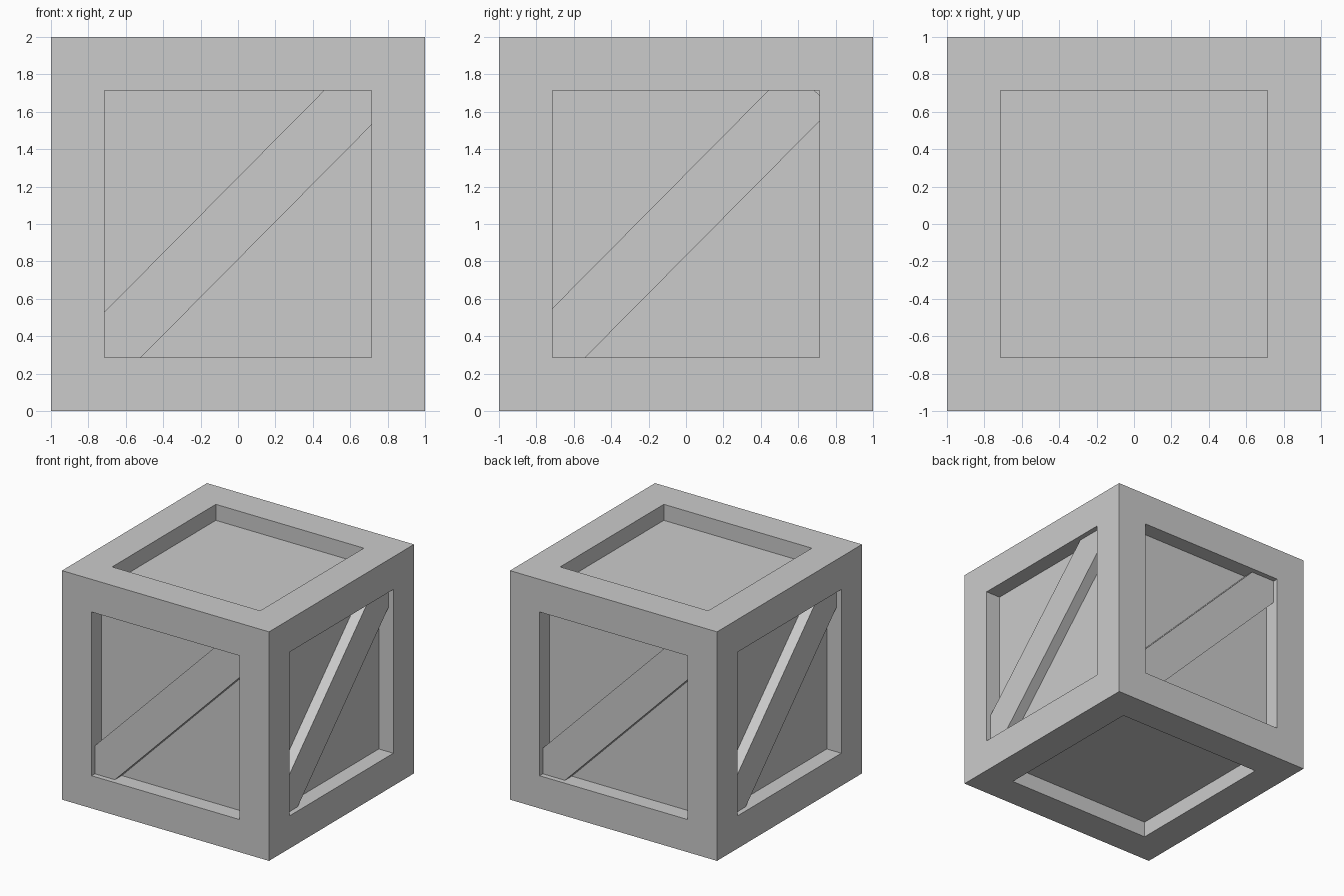
import bpy
import bmesh
from math import radians
from mathutils import Matrix

SIZE = 2.0
BORDER = 0.285       # width of the frame boards
RECESS = 0.14        # how deep the panels sit
BRACE_WIDTH = 0.31
BRACE_FACE = 0.955   # distance of the brace face from the centre
BRACE_BACK = 0.84    # brace back, sunk into the panel

default_cube = bpy.data.objects.get("Cube")
if default_cube:
    bpy.data.objects.remove(default_cube, do_unlink=True)

grey = bpy.data.materials.new("plain_grey")
grey.use_nodes = True
grey.diffuse_color = (0.6, 0.6, 0.6, 1)
grey.node_tree.nodes["Principled BSDF"].inputs["Base Color"].default_value = (0.6, 0.6, 0.6, 1)


def add_object(name, bm):
    bmesh.ops.recalc_face_normals(bm, faces=bm.faces)
    mesh = bpy.data.meshes.new(name)
    bm.to_mesh(mesh)
    bm.free()
    mesh.materials.append(grey)
    obj = bpy.data.objects.new(name, mesh)
    bpy.context.collection.objects.link(obj)
    return obj


# Crate body: each side inset to a border, then its panel pushed inwards
bm = bmesh.new()
bmesh.ops.create_cube(bm, size=SIZE, matrix=Matrix.Translation((0, 0, SIZE / 2)))
panels = bm.faces[:]
bmesh.ops.inset_individual(bm, faces=panels, thickness=BORDER, use_even_offset=True)
bmesh.ops.inset_individual(bm, faces=panels, thickness=0, depth=-RECESS)
add_object("crate_body", bm)


# Diagonal braces: one plank per upright side, its hidden ends inside the frame
def add_brace(name, turn, height, upper_end):
    lower_end = -1.1
    plank = (Matrix.Rotation(radians(turn), 4, 'Z')
             @ Matrix.Translation((0, -(BRACE_FACE + BRACE_BACK) / 2, height))
             @ Matrix.Rotation(radians(-45.25), 4, 'Y')
             @ Matrix.Translation(((upper_end + lower_end) / 2, 0, 0))
             @ Matrix.Diagonal((upper_end - lower_end, BRACE_FACE - BRACE_BACK, BRACE_WIDTH, 1)))
    bm = bmesh.new()
    bmesh.ops.create_cube(bm, size=1, matrix=plank)
    add_object(name, bm)


add_brace("front_brace", 0, 1.03, 1.1)
add_brace("left_brace", 90, 1.05, 0.955)
add_brace("back_brace", 180, 1.01, 1.1)
add_brace("right_brace", 270, 1.05, 0.955)
